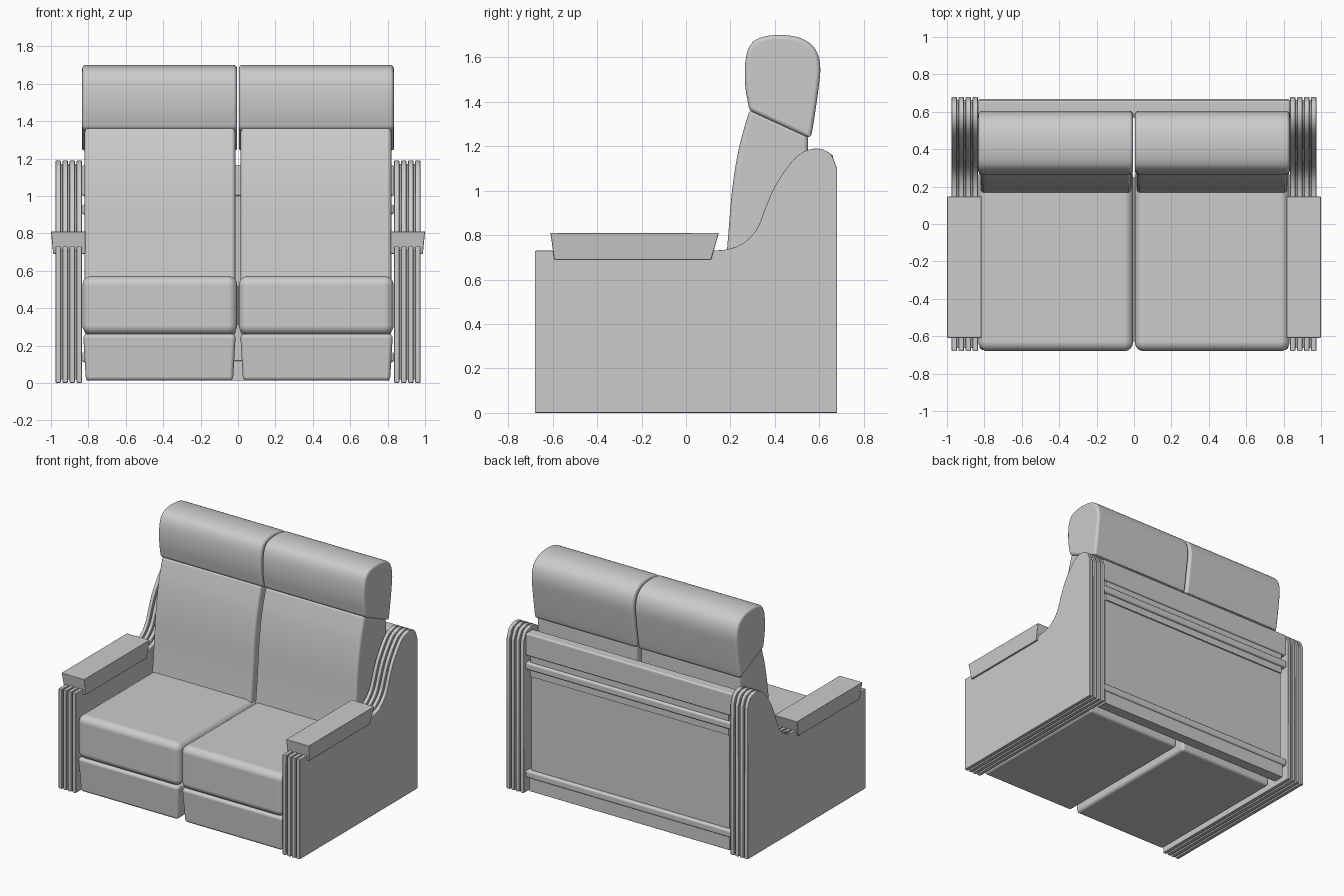
import bpy, bmesh
from mathutils import Vector

if "Cube" in bpy.data.objects:
    bpy.data.objects.remove(bpy.data.objects["Cube"])


def finish(name, bm, bevel=0.0, segments=4):
    bmesh.ops.recalc_face_normals(bm, faces=bm.faces)
    me = bpy.data.meshes.new(name)
    bm.to_mesh(me)
    bm.free()
    ob = bpy.data.objects.new(name, me)
    bpy.context.collection.objects.link(ob)
    bpy.context.view_layer.objects.active = ob
    for o in bpy.context.selected_objects:
        o.select_set(False)
    ob.select_set(True)
    bpy.ops.object.shade_smooth_by_angle(angle=0.6)
    if bevel:
        m = ob.modifiers.new("Bevel", 'BEVEL')
        m.width, m.segments = bevel, segments
        m.limit_method, m.angle_limit = 'ANGLE', 0.7
        m.use_clamp_overlap = False
        m.harden_normals = True
    return ob


def extrude(name, profile, x0, x1, bevel=0.0, segments=4):
    """Extrude a (y, z) outline from x0 to x1."""
    bm = bmesh.new()
    a = [bm.verts.new((x0, y, z)) for y, z in profile]
    b = [bm.verts.new((x1, y, z)) for y, z in profile]
    n = len(a)
    for i in range(n):
        j = (i + 1) % n
        bm.faces.new((a[i], a[j], b[j], b[i]))
    bm.faces.new(a)
    bm.faces.new(b)
    return finish(name, bm, bevel, segments)


def block(name, lo, hi, bevel=0.0, segments=4, taper=(0, 0, 0, 0)):
    """Box whose bottom is pulled in by taper (x min, x max, y min, y max)."""
    bm = bmesh.new()
    bmesh.ops.create_cube(bm, size=1)
    for v in bm.verts:
        t = taper if v.co.z < 0 else (0, 0, 0, 0)
        v.co = (lo[0] + t[0] if v.co.x < 0 else hi[0] - t[1],
                lo[1] + t[2] if v.co.y < 0 else hi[1] - t[3],
                lo[2] if v.co.z < 0 else hi[2])
    return finish(name, bm, bevel, segments)


def smooth(points, steps=4):
    """Open Catmull-Rom curve through the points."""
    p = [Vector(q) for q in points]
    p = [2 * p[0] - p[1]] + p + [2 * p[-1] - p[-2]]
    out = []
    for i in range(1, len(p) - 2):
        a, b, c, d = p[i - 1:i + 3]
        for k in range(steps):
            t = k / steps
            out.append(0.5 * (2 * b + (c - a) * t + (2 * a - 5 * b + 4 * c - d) * t ** 2
                              + (3 * b - a - 3 * c + d) * t ** 3))
    return [tuple(q) for q in out + [p[-2]]]


def inset(profile, d):
    """Shrink a clockwise outline by d."""
    out, n = [], len(profile)
    for i in range(n):
        p = Vector(profile[i])
        e0 = (p - Vector(profile[i - 1])).normalized()
        e1 = (Vector(profile[(i + 1) % n]) - p).normalized()
        n0, n1 = Vector((e0.y, -e0.x)), Vector((e1.y, -e1.x))
        out.append(tuple(p + (n0 + n1) * d / (1 + n0.dot(n1))))
    return out


# Outlines seen from the side
side = [(-0.68, 0), (-0.68, 0.73)] + smooth(
    [(0.12, 0.73), (0.19, 0.737), (0.26, 0.765), (0.32, 0.83), (0.36, 0.93), (0.40, 1.02),
     (0.46, 1.11), (0.52, 1.17), (0.59, 1.19), (0.65, 1.165), (0.68, 1.10)]) + [(0.68, 0)]
core = inset(side, 0.018)
head = smooth([(0.285, 1.36), (0.266, 1.48), (0.27, 1.60), (0.30, 1.668), (0.36, 1.695),
               (0.44, 1.70), (0.52, 1.685), (0.58, 1.64), (0.604, 1.56), (0.595, 1.45),
               (0.57, 1.28), (0.558, 1.235)])
back = smooth([(0.155, 0.45), (0.185, 0.74), (0.207, 1.0), (0.24, 1.2), (0.288, 1.37)]) + [
    (0.55, 1.25), (0.55, 1.10), (0.53, 0.25), (0.18, 0.25)]

for s, tag in ((1, "right"), (-1, "left")):
    def span(a, b):
        return min(s * a, s * b), max(s * a, s * b)

    # Ribbed side panel: four slabs over a smaller core
    extrude(f"side_core_{tag}", core, *span(0.842, 0.968))
    for i in range(4):
        x = 0.835 + i * 0.0375
        extrude(f"side_slab_{tag}_{i + 1}", side, *span(x, x + 0.0275), 0.005, 2)

    # Armrest pad
    x0, x1 = span(0.815, 1.0)
    t = (0.0, 0.012) if s > 0 else (0.012, 0.0)
    block(f"armrest_{tag}", (x0, -0.61, 0.69), (x1, 0.148, 0.81), 0.004, 2,
          (*t, 0.017, 0.035))

    # Seat base and cushion
    x0, x1 = span(0.012, 0.828)
    block(f"seat_base_{tag}", (x0, -0.675, 0.012), (x1, 0.50, 0.262), 0.022, 4,
          (0.015, 0.015, 0.015, 0))
    x0, x1 = span(0.004, 0.832)
    block(f"seat_cushion_{tag}", (x0, -0.68, 0.258), (x1, 0.30, 0.572), 0.05, 6)

    # Backrest and headrest cushions
    extrude(f"backrest_{tag}", back, *span(0.014, 0.82), 0.022, 4)
    extrude(f"headrest_{tag}", head, *span(0.005, 0.833), 0.02, 4)

# Rear panel with its rails and mouldings
block("rear_panel", (-0.80, 0.60, 0.02), (0.80, 0.64, 1.12))
block("rear_top_rail", (-0.835, 0.58, 1.0), (0.835, 0.662, 1.165), 0.012, 3)
block("rear_upper_strip", (-0.80, 0.60, 0.85), (0.80, 0.65, 1.01))
block("rear_upper_moulding", (-0.835, 0.60, 0.90), (0.835, 0.668, 0.955), 0.015, 4)
block("rear_lower_moulding", (-0.835, 0.60, 0.11), (0.835, 0.665, 0.165), 0.015, 4)
block("rear_bottom_rail", (-0.81, 0.57, 0.012), (0.81, 0.652, 0.12), 0.005, 2)
